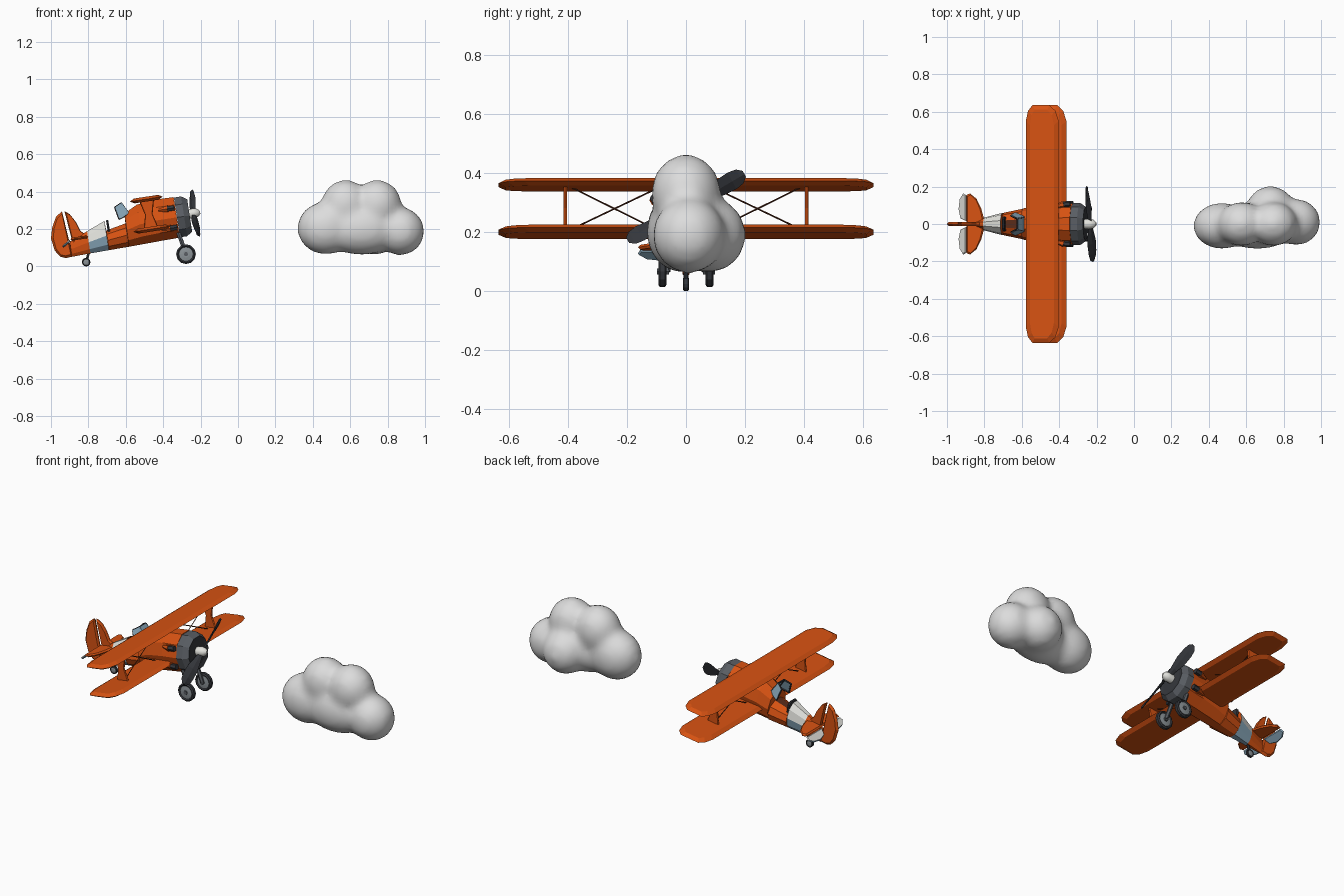
import bpy, bmesh, math
from mathutils import Matrix, Vector

if "Cube" in bpy.data.objects:
    bpy.data.objects.remove(bpy.data.objects["Cube"])

# plane frame: origin at the propeller hub, nose pitched up
PITCH = math.radians(8.7)
PLANE = Matrix.Translation((-0.23, 0, 0.285)) @ Matrix.Rotation(-PITCH, 4, 'Y')
WORLD = Matrix.Identity(4)


def mat(name, r, g, b):
    m = bpy.data.materials.new(name)
    m.diffuse_color = (r, g, b, 1)
    m.use_nodes = True
    m.node_tree.nodes["Principled BSDF"].inputs["Base Color"].default_value = m.diffuse_color
    return m


ORANGE = mat("orange paint", 0.68, 0.085, 0.006)
WHITE = mat("white paint", 0.76, 0.76, 0.72)
BLUE = mat("pale blue paint", 0.26, 0.41, 0.52)
GREY = mat("cowl grey", 0.10, 0.11, 0.125)
DARK = mat("dark grey", 0.035, 0.038, 0.045)
METAL = mat("wheel metal", 0.26, 0.29, 0.31)
BROWN = mat("dark brown", 0.10, 0.025, 0.01)
CLOUD = mat("cloud grey", 0.72, 0.72, 0.72)


def build(name, verts, faces, mats, frame=PLANE, rule=None):
    bm = bmesh.new()
    vs = [bm.verts.new(v) for v in verts]
    for f in faces:
        bm.faces.new([vs[i] for i in f])
    bmesh.ops.recalc_face_normals(bm, faces=bm.faces)
    bm.normal_update()
    if rule:
        for f in bm.faces:
            f.material_index = rule(f.calc_center_median(), f.normal)
    me = bpy.data.meshes.new(name)
    bm.to_mesh(me)
    bm.free()
    for m in mats:
        me.materials.append(m)
    ob = bpy.data.objects.new(name, me)
    bpy.context.collection.objects.link(ob)
    ob.matrix_world = frame
    return ob


def loft(name, rings, mats, frame=PLANE, rule=None):
    n = len(rings[0])
    verts = [v for r in rings for v in r]
    faces = [(k * n + i, k * n + (i + 1) % n, (k + 1) * n + (i + 1) % n, (k + 1) * n + i)
             for k in range(len(rings) - 1) for i in range(n)]
    faces += [tuple(range(n)), tuple(range((len(rings) - 1) * n, len(rings) * n))]
    return build(name, verts, faces, mats, frame, rule)


def revolve(name, profile, axis, n, centre, mats, frame=PLANE, rule=None):
    cx, cy, cz = centre
    rings = []
    for p, r in profile:
        ring = []
        for i in range(n):
            a = 2 * math.pi * i / n
            c, s = r * math.cos(a), r * math.sin(a)
            ring.append((cx + p, cy + c, cz + s) if axis == 'x' else (cx + c, cy + p, cz + s))
        rings.append(ring)
    return loft(name, rings, mats, frame, rule)


def tube(name, p, q, r, n, mats, frame=PLANE, r2=None):
    p, q = Vector(p), Vector(q)
    rot = (q - p).to_track_quat('Z', 'Y')
    rings = []
    for base, rad in ((p, r), (q, r if r2 is None else r2)):
        rings.append([base + rot @ Vector((rad * math.cos(2 * math.pi * i / n),
                                           rad * math.sin(2 * math.pi * i / n), 0)) for i in range(n)])
    return loft(name, rings, mats, frame)


def slab(name, pts, t, inset, place, mats, frame=PLANE, rule=None):
    """Plate with a bevelled rim; place maps (a, b, height) to xyz."""
    lo = [min(p[k] for p in pts) for k in (0, 1)]
    hi = [max(p[k] for p in pts) for k in (0, 1)]
    c = [(lo[k] + hi[k]) / 2 for k in (0, 1)]
    s = [1 - 2 * inset / (hi[k] - lo[k]) for k in (0, 1)]
    small = [(c[0] + (p[0] - c[0]) * s[0], c[1] + (p[1] - c[1]) * s[1]) for p in pts]
    rings = [[place(a, b, h) for a, b in o] for o, h in ((small, -t / 2), (pts, 0), (small, t / 2))]
    return loft(name, rings, mats, frame, rule)


# fuselage: stations of (u, half width, top, bottom)
stations = [(-.685, .012, -.05, -.131), (-.585, .035, -.008, -.128), (-.485, .06, .032, -.126),
            (-.483, .06, -.02, -.126), (-.376, .082, .002, -.124), (-.374, .083, .055, -.124),
            (-.30, .095, .092, -.122), (-.20, .105, .104, -.119), (-.10, .11, .102, -.117)]
rings = []
for u, hw, top, bot in stations:
    ring = []
    for i in range(10):
        a = 2 * math.pi * i / 10
        ring.append((u, hw * math.cos(a), (top + bot) / 2 + (top - bot) / 2 * math.sin(a) / .951))
    rings.append(ring)


def body_rule(c, n):
    if -.583 < c.x < -.487:
        return 1 if c.z > -.056 else 2
    return 3 if -.482 < c.x < -.378 and n.z > .85 else 0


loft("fuselage", rings, [ORANGE, WHITE, BLUE, BROWN], rule=body_rule)

# engine cowl, engine face, propeller hub
revolve("engine_cowl", [(-.099, .113), (-.06, .113), (-.03, .092), (-.034, .07)], 'x', 10,
        (0, 0, -.008), [GREY, DARK], rule=lambda c, n: 1 if n.x > .95 else 0)
sp = revolve("spinner", [(-.04, .026), (-.005, .028), (.015, .022), (.028, .008)], 'x', 10, (0, 0, 0), [WHITE])

# propeller: two twisted blades
tilt = math.radians(30)
for k, side in enumerate((1, -1)):
    rings = []
    for r, w, tw in ((.015, .012, 60), (.06, .02, 50), (.12, .032, 38), (.18, .034, 28), (.21, .028, 24), (.228, .012, 22)):
        t = math.radians(tw)
        ring = []
        for a, h in ((-w, 0), (0, .005), (w, 0), (0, -.005)):
            x = a * math.sin(t) + h * math.cos(t)
            v = (a * math.cos(t) - h * math.sin(t))
            y = r * math.cos(tilt) - v * math.sin(tilt)
            z = r * math.sin(tilt) + v * math.cos(tilt)
            ring.append((x - .005, side * y, side * z))
        rings.append(ring)
    loft("propeller_blade_%d" % (k + 1), rings, [DARK])


# wings with clipped tips
def wing(name, u, w, hc, span):
    half = [(-hc, span - .085), (-hc + .012, span - .03), (-hc + .035, span),
            (hc - .05, span), (hc - .018, span - .03), (hc, span - .085)]
    pts = half + [(a, -b) for a, b in reversed(half)]
    slab(name, pts, .026, .024, lambda a, b, h: (u + a, b, w + h), [ORANGE])


wing("upper_wing", -.246, .1135, .089, .635)
wing("lower_wing", -.24, -.049, .10, .635)

# wing struts, bracing wires, exhausts
for s in (1, -1):
    tag = "left" if s > 0 else "right"
    slab("wing_strut_" + tag, [(-.285, -.045), (-.205, -.045), (-.225, .03), (-.205, .108), (-.285, .108), (-.265, .03)],
         .012, .006, lambda a, b, h: (a, s * .41 + h, b), [ORANGE])
    tube("wire_a_" + tag, (-.245, s * .39, -.04), (-.245, s * .10, .10), .0028, 4, [BROWN])
    tube("wire_b_" + tag, (-.245, s * .39, .105), (-.245, s * .10, -.04), .0028, 4, [BROWN])
    for j, w in enumerate((.045, -.06)):
        tube("exhaust_fairing_%s_%d" % (tag, j), (-.19, s * .092, w), (-.14, s * .105, w), .008, 6, [ORANGE], r2=.02)
        tube("exhaust_%s_%d" % (tag, j), (-.142, s * .105, w), (-.105, s * .107, w), .016, 6, [DARK])

# cockpit: seat back and windscreen
slab("seat_back", [(-.04, -.03), (.04, -.03), (.04, .02), (.025, .036), (-.025, .036), (-.04, .02)], .012, .004,
     lambda a, b, h: (-.47 + h, a, b), [DARK])
low = [(-.405, -.058, .03), (-.35, -.036, .05), (-.35, .036, .05), (-.405, .058, .03)]
high = [(-.418, -.044, .095), (-.382, -.028, .112), (-.382, .028, .112), (-.418, .044, .095)]
ws = build("windscreen", low + high, [(i, i + 1, i + 5, i + 4) for i in range(3)], [BLUE])
ws.modifiers.new("thickness", 'SOLIDIFY').thickness = .005
for i in range(4):
    tube("windscreen_post_%d" % i, low[i], high[i], .005, 5, [DARK])
    if i < 3:
        tube("windscreen_top_%d" % i, high[i], high[i + 1], .005, 5, [DARK])
        tube("windscreen_sill_%d" % i, low[i], low[i + 1], .005, 5, [DARK])

# tail: fin and rudder in world side view, then stabilizer and elevators


def side(a, b, h):
    return (a, h, b)


slab("rudder", [(-.882, .053), (-.941, .294), (-.972, .268), (-.993, .21), (-1.0, .15), (-.98, .085), (-.95, .052), (-.92, .045)],
     .024, .012, side, [ORANGE], WORLD)
slab("fin", [(-.872, .08), (-.928, .296), (-.90, .28), (-.868, .24), (-.842, .19), (-.80, .16), (-.80, .10)],
     .024, .01, side, [ORANGE], WORLD)
half = [(-.68, .155), (-.66, .163), (-.625, .135), (-.60, .085), (-.585, .03)]
slab("stabilizer", half + [(a, -b) for a, b in reversed(half)], .016, .008,
     lambda a, b, h: (a, b, -.038 + h), [ORANGE])
for s in (1, -1):
    slab("elevator_" + ("left" if s > 0 else "right"),
         [(0, .015), (0, .155), (.02, .163), (.045, .135), (.055, .08), (.04, .03)], .012, .005,
         lambda a, b, h: (-.897 - a * .74 - h * .67, s * b, .14 - a * .67 + h * .74),
         [WHITE, BLUE], WORLD, lambda c, n: 0 if n.z > .15 else 1)

# landing gear


def wheel(name, x, y, z, r, w):
    revolve(name + "_tyre", [(-w * .55, r * .7), (-w, r * .85), (-w * .6, r), (w * .6, r), (w, r * .85), (w * .55, r * .7)],
            'y', 12, (x, y, z), [DARK], WORLD)
    revolve(name + "_hub", [(-w * .9, r * .35), (-w * .7, r * .72), (w * .7, r * .72), (w * .9, r * .35)],
            'y', 12, (x, y, z), [METAL], WORLD)


for s in (1, -1):
    tag = "left" if s > 0 else "right"
    wheel("main_wheel_" + tag, -.278, s * .08, .066, .053, .014)
    tube("gear_leg_" + tag, (-.32, s * .06, .185), (-.278, s * .064, .066), .012, 6, [GREY], WORLD)
    tube("gear_axle_" + tag, (-.278, s * .058, .066), (-.278, s * .098, .066), .012, 6, [GREY], WORLD)
wheel("tail_wheel", -.812, 0, .023, .023, .01)
tube("tail_wheel_leg", (-.795, 0, .085), (-.812, 0, .023), .008, 6, [DARK], WORLD)

# cloud: merged, softened lobes
bm = bmesh.new()
lobes = [(.47, -.01, .205, .155, .125, .143), (.575, 0, .33, .13, .12, .135), (.745, 0, .33, .13, .12, .135),
         (.73, .075, .19, .13, .13, .13), (.868, .01, .188, .13, .125, .13), (.66, -.01, .20, .21, .125, .14)]
for x, y, z, a, b, c in lobes:
    bmesh.ops.create_icosphere(bm, subdivisions=3, radius=1,
                               matrix=Matrix.Translation((x, y, z)) @ Matrix.Diagonal((a, b, c, 1)))
me = bpy.data.meshes.new("cloud")
bm.to_mesh(me)
bm.free()
me.materials.append(CLOUD)
cloud = bpy.data.objects.new("cloud", me)
bpy.context.collection.objects.link(cloud)
rm = cloud.modifiers.new("merge", 'REMESH')
rm.mode = 'VOXEL'
rm.voxel_size = .02
rm.use_smooth_shade = True
sm = cloud.modifiers.new("soften", 'SMOOTH')
sm.factor = .5
sm.iterations = 10
for p in sp.data.polygons:
    p.use_smooth = abs(p.normal.x) < .95
